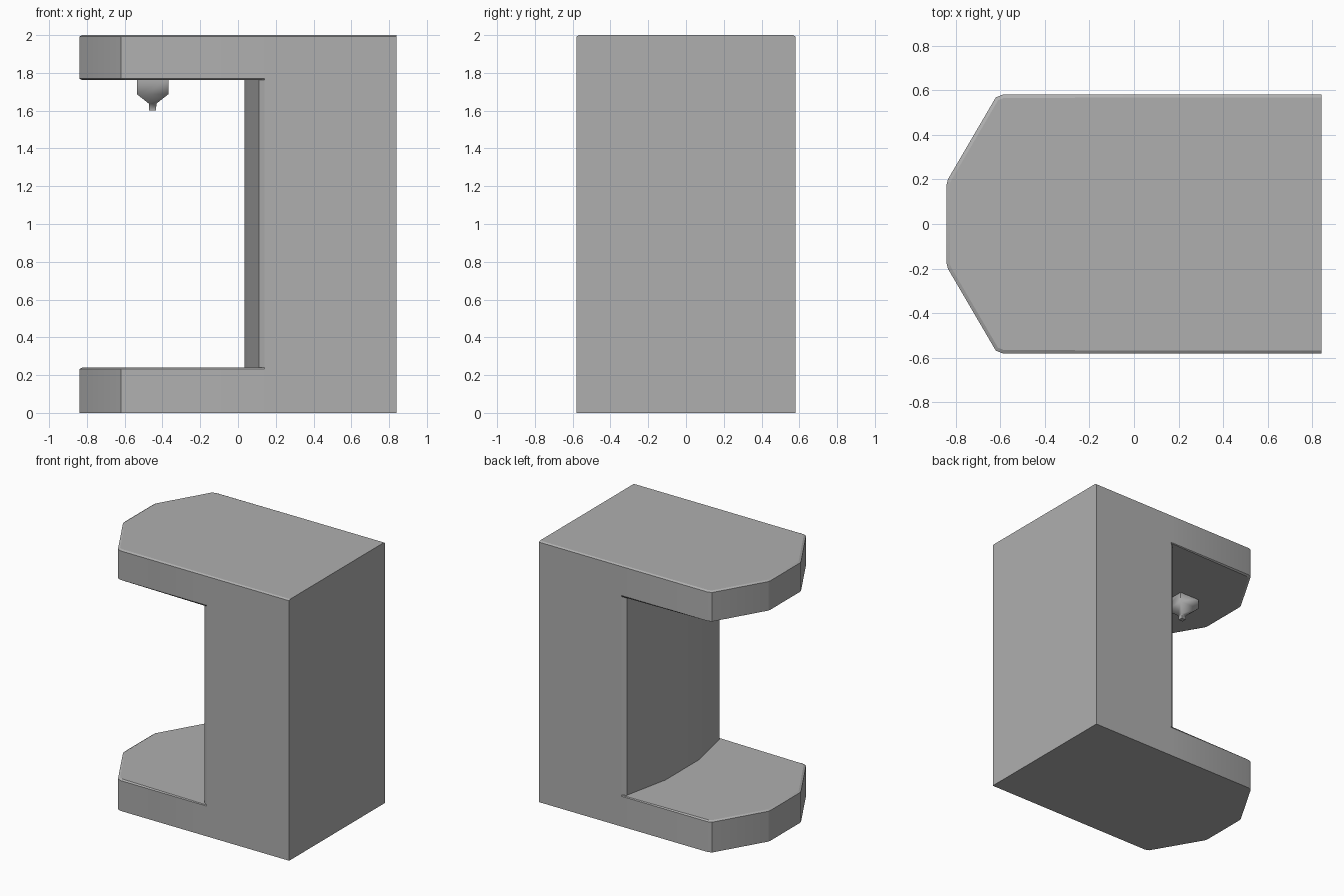
import bpy, bmesh, math

if "Cube" in bpy.data.objects:
    bpy.data.objects.remove(bpy.data.objects["Cube"])

# Mid grey shared by both parts
grey = bpy.data.materials.new("grey")
grey.diffuse_color = (0.43, 0.43, 0.43, 1)
grey.use_nodes = True
grey.node_tree.nodes["Principled BSDF"].inputs["Base Color"].default_value = grey.diffuse_color


def loft(name, rings, smooth_angle):
    """Skin a stack of equal-length rings and cap both ends."""
    bm = bmesh.new()
    loops = [[bm.verts.new(p) for p in ring] for ring in rings]
    n = len(loops[0])
    for a, b in zip(loops, loops[1:]):
        for i in range(n):
            j = (i + 1) % n
            bm.faces.new((a[i], a[j], b[j], b[i]))
    bm.faces.new(loops[0])
    bm.faces.new(loops[-1])
    bmesh.ops.remove_doubles(bm, verts=bm.verts, dist=1e-4)
    bmesh.ops.recalc_face_normals(bm, faces=bm.faces)
    mesh = bpy.data.meshes.new(name)
    bm.to_mesh(mesh)
    bm.free()
    mesh.materials.append(grey)
    ob = bpy.data.objects.new(name, mesh)
    bpy.context.collection.objects.link(ob)
    bpy.ops.object.select_all(action='DESELECT')
    ob.select_set(True)
    bpy.context.view_layer.objects.active = ob
    bpy.ops.object.shade_smooth_by_angle(angle=math.radians(smooth_angle))
    return ob


def ring(half, z):
    """Mirror a half outline across y and place it at height z."""
    return [(x, y, z) for x, y in half] + [(x, -y, z) for x, y in reversed(half)]


# Half outlines: back corner, column junction, then round to the front
back = [(0.84, -0.58), (0.14, -0.58)]
plate = back + [(-0.59, -0.58), (-0.62, -0.568), (-0.835, -0.20), (-0.84, -0.18)]
rim = [(-0.585, -0.565), (-0.61, -0.555), (-0.82, -0.195), (-0.825, -0.18)]
inset = back + rim
top = [(0.84, -0.568), (0.14, -0.568)] + rim
column = back + [(0.125, -0.57), (0.11, -0.56), (0.053, -0.29), (0.034, -0.20)]

# C-shaped housing: base plate, column and overhanging head in one skin
loft("housing", [ring(o, z) for o, z in (
    (plate, 0.0), (plate, 0.232), (inset, 0.24), (column, 0.24),
    (column, 1.762), (inset, 1.762), (plate, 1.77), (plate, 1.992), (top, 2.0))], 24)

# Square tapered nozzle under the head
cx = -0.452
loft("nozzle", [ring([(cx + r, -r), (cx - r, -r)], z) for r, z in (
    (0.083, 1.77), (0.083, 1.687), (0.02, 1.637), (0.018, 1.602))], 60)
